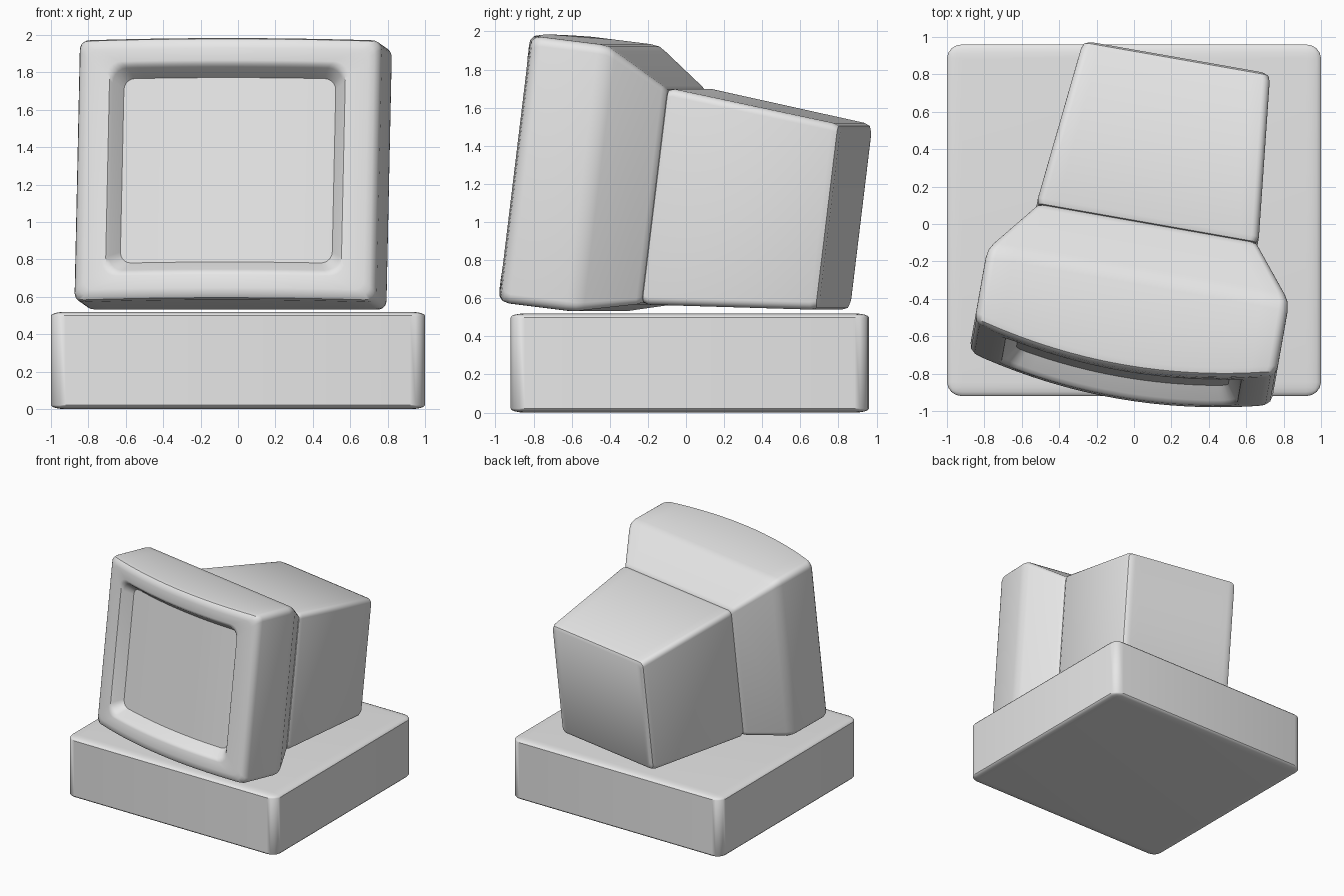
import bpy, bmesh, math
from mathutils import Matrix

if "Cube" in bpy.data.objects:
    bpy.data.objects.remove(bpy.data.objects["Cube"])

grey = bpy.data.materials.new("light_grey")
grey.diffuse_color = (0.8, 0.8, 0.8, 1)
grey.use_nodes = True
grey.node_tree.nodes["Principled BSDF"].inputs["Base Color"].default_value = grey.diffuse_color

CX = 0.07          # monitor centre in its own tilted frame
K, N = 16, 5       # segments along horizontal sides and per corner
HALF = 2 * (N + 1) + K - 1
TILT = (Matrix.Translation((0, 0, 1.2)) @ Matrix.Rotation(math.radians(-10), 4, 'Z')
        @ Matrix.Rotation(math.radians(-7), 4, 'X'))


def flat(y):
    return lambda x: y


def bowed(depth):
    # cylindrical bulge of the monitor front
    return lambda x: -0.75 - 0.11 * (1 - (x / 0.82) ** 2) + depth


def ring(bm, hw, z0, z1, r, yf):
    # rounded rectangle: lower half left to right, upper half right to left
    def arc(cx, cz, a0):
        return [(cx + r * math.cos(math.radians(a0 + 90 * i / N)),
                 cz + r * math.sin(math.radians(a0 + 90 * i / N))) for i in range(N + 1)]
    w = hw - r
    side = [-w + 2 * w * i / K for i in range(1, K)]
    pts = arc(-w, z0 + r, 180) + [(x, z0) for x in side] + arc(w, z0 + r, 270)
    pts += arc(w, z1 - r, 0) + [(-x, z1) for x in side] + arc(-w, z1 - r, 90)
    return [bm.verts.new((x + CX, yf(x), z)) for x, z in pts]


def finish(bm, name, matrix):
    bmesh.ops.recalc_face_normals(bm, faces=bm.faces)
    me = bpy.data.meshes.new(name)
    bm.to_mesh(me)
    bm.free()
    me.materials.append(grey)
    ob = bpy.data.objects.new(name, me)
    ob.matrix_world = matrix
    bpy.context.collection.objects.link(ob)
    bpy.ops.object.select_all(action='DESELECT')
    ob.select_set(True)
    bpy.context.view_layer.objects.active = ob
    bpy.ops.object.shade_smooth_by_angle(angle=math.radians(35))
    return ob


def shell(name, sections):
    # bridge the rings, close both ends with vertical strips
    bm = bmesh.new()
    rings = [ring(bm, *s) for s in sections]
    m = 2 * HALF
    for a, b in zip(rings, rings[1:]):
        for i in range(m):
            j = (i + 1) % m
            bm.faces.new((a[i], a[j], b[j], b[i]))
    for v in (rings[0], rings[-1]):
        for i in range(HALF - 1):
            bm.faces.new((v[i], v[i + 1], v[m - 2 - i], v[m - 1 - i]))
    return finish(bm, name, TILT)


# monitor front: tapered back, bowed face, recessed screen
shell("monitor_front", [
    (0.57, -0.61, 0.47, 0.03, flat(-0.04)),
    (0.595, -0.635, 0.495, 0.03, flat(-0.05)),
    (0.61, -0.645, 0.51, 0.03, flat(-0.07)),
    (0.79, -0.705, 0.66, 0.04, flat(-0.31)),
    (0.812, -0.716, 0.683, 0.045, flat(-0.35)),
    (0.82, -0.72, 0.69, 0.05, flat(-0.40)),
    (0.82, -0.72, 0.69, 0.05, bowed(0.05)),
    (0.812, -0.712, 0.682, 0.05, bowed(0.02)),
    (0.79, -0.69, 0.66, 0.05, bowed(0.003)),
    (0.76, -0.66, 0.63, 0.05, bowed(0.0)),
    (0.66, -0.59, 0.565, 0.08, bowed(0.0)),
    (0.64, -0.573, 0.547, 0.08, bowed(0.006)),
    (0.625, -0.558, 0.532, 0.08, bowed(0.025)),
    (0.575, -0.51, 0.483, 0.06, bowed(0.10)),
])

# monitor rear housing
shell("monitor_rear", [
    (0.565, -0.605, 0.465, 0.03, flat(-0.05)),
    (0.59, -0.63, 0.49, 0.035, flat(-0.04)),
    (0.60, -0.64, 0.50, 0.04, flat(-0.01)),
    (0.512, -0.562, 0.425, 0.04, flat(0.835)),
    (0.50, -0.55, 0.413, 0.04, flat(0.865)),
    (0.475, -0.525, 0.39, 0.035, flat(0.877)),
])

# computer case under the monitor
bm = bmesh.new()
bmesh.ops.create_cube(bm, size=1)
bmesh.ops.bevel(bm, geom=list(bm.edges), offset=0.04, segments=4, profile=0.5, affect='EDGES')
bmesh.ops.scale(bm, vec=(2.0, 1.88, 0.52), verts=bm.verts)
finish(bm, "computer_case", Matrix.Translation((0, 0.02, 0.26)))
